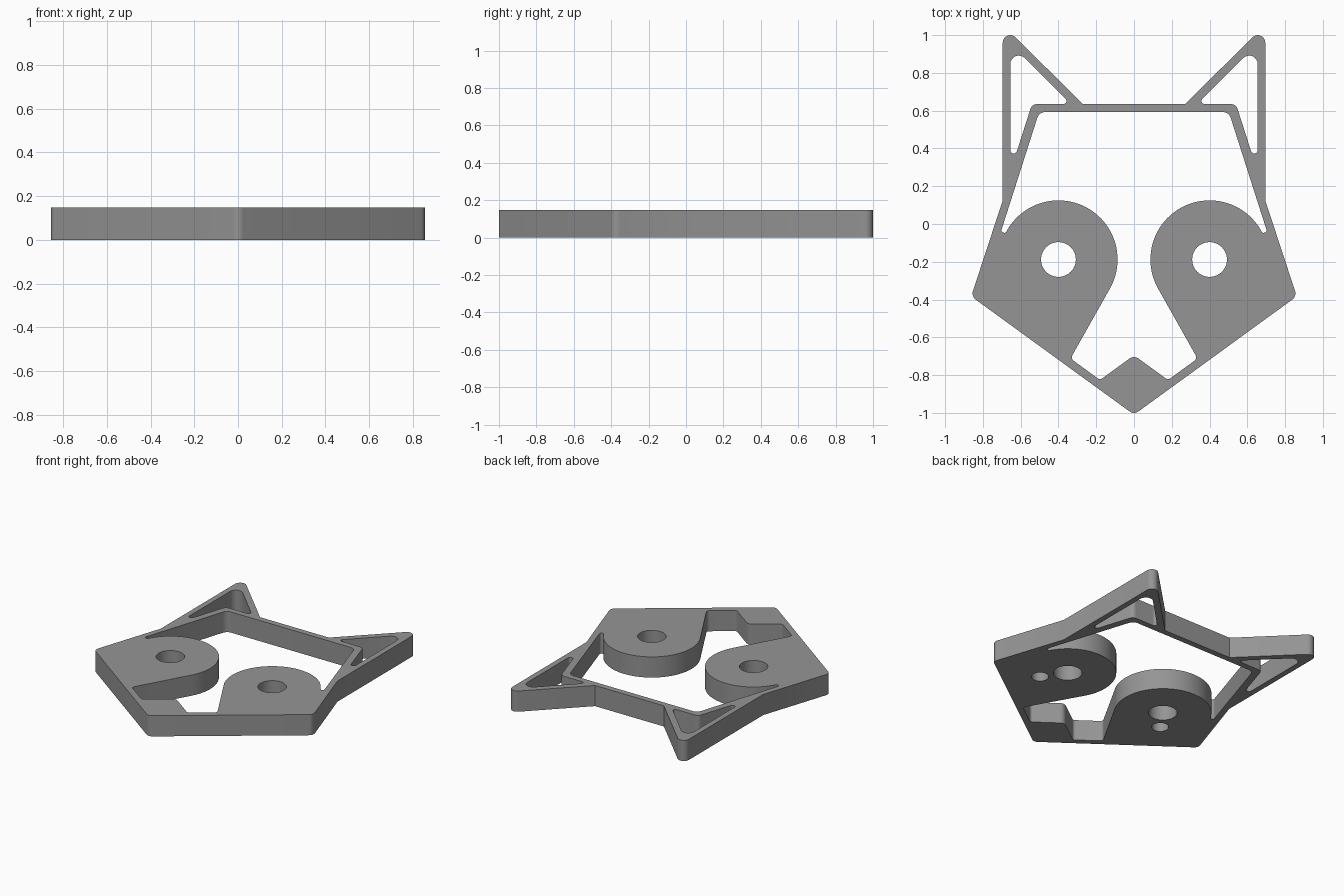
import bpy, bmesh, math
from mathutils import Vector

if "Cube" in bpy.data.objects:
    bpy.data.objects.remove(bpy.data.objects["Cube"])

THICK = 0.147
EYE, EYE_R = (0.40, -0.188), 0.313


def fillet(corners, steps=8):
    """Round each (x, y, radius) corner of a closed polygon."""
    out, n = [], len(corners)
    for i, (x, y, r) in enumerate(corners):
        p = Vector((x, y))
        if r == 0:
            out.append(p)
            continue
        a = Vector(corners[i - 1][:2]) - p
        b = Vector(corners[(i + 1) % n][:2]) - p
        la, lb = a.length, b.length
        a.normalize()
        b.normalize()
        half = a.angle(b) / 2
        t = min(r / math.tan(half), la * 0.95, lb * 0.95)
        r = t * math.tan(half)
        centre = p + (a + b).normalized() * (r / math.sin(half))
        s, e = p + a * t - centre, p + b * t - centre
        a0 = math.atan2(s.y, s.x)
        sweep = math.atan2(s.x * e.y - s.y * e.x, s.dot(e))
        for k in range(steps + 1):
            g = a0 + sweep * k / steps
            out.append(centre + Vector((math.cos(g), math.sin(g))) * r)
    return out


def mirrored(half):
    """Close a right-hand half outline with its left-hand mirror image."""
    return half + [(-x, y, r) for x, y, r in reversed(half) if x > 1e-6]


def circle(cx, cy, r, n=48):
    return [Vector((cx + r * math.cos(2 * math.pi * k / n),
                    cy + r * math.sin(2 * math.pi * k / n))) for k in range(n)]


def plate(name, loops, z0, z1):
    """Fill outlines (holes included) and extrude them upward."""
    bm = bmesh.new()
    edges = []
    for loop in loops:
        vs = [bm.verts.new((p.x, p.y, z0)) for p in loop]
        edges += [bm.edges.new((vs[i - 1], vs[i])) for i in range(len(vs))]
    bmesh.ops.triangle_fill(bm, edges=edges, use_beauty=True, use_dissolve=False)
    res = bmesh.ops.extrude_face_region(bm, geom=bm.faces[:])
    top = [g for g in res["geom"] if isinstance(g, bmesh.types.BMVert)]
    bmesh.ops.translate(bm, verts=top, vec=(0, 0, z1 - z0))
    bmesh.ops.recalc_face_normals(bm, faces=bm.faces[:])
    me = bpy.data.meshes.new(name)
    bm.to_mesh(me)
    bm.free()
    ob = bpy.data.objects.new(name, me)
    bpy.context.collection.objects.link(ob)
    return ob


# outer silhouette: chin, cheek, ear, brow
outer = mirrored([(0, -1.0095, 0.04), (0.862, -0.383, 0.04), (0.695, 0.125, 0),
                  (0.695, 1.056, 0.04), (0.271, 0.635, 0)])

# face opening: brow, side slot, round eye patch, snout, nose
eye_arc = []
for k in range(45):
    g = math.radians(30 + (209.4 - 30) * k / 44)
    eye_arc.append((EYE[0] + EYE_R * math.cos(g), EYE[1] + EYE_R * math.sin(g), 0))
opening = mirrored([(0.502, 0.593, 0.045), (0.706, -0.045, 0.013), (0.678, -0.047, 0.012)]
                   + eye_arc
                   + [(0.336, -0.712, 0.022), (0.18, -0.826, 0.022), (0, -0.695, 0.04)])

# triangular ear windows
ear = [(0.655, 0.955, 0.045), (0.335, 0.635, 0.016), (0.54, 0.635, 0.035), (0.655, 0.276, 0.018)]

loops = [fillet(outer), fillet(opening)]
for side in (1, -1):
    loops.append(fillet([(side * x, y, r) for x, y, r in ear]))
    loops.append(circle(side * EYE[0], EYE[1], 0.092))
body = plate("mask_plate", loops, 0, THICK)

# blind pockets in the underside, beside the eye holes
for side in (1, -1):
    cutter = plate("pocket_cutter", [circle(side * 0.505, -0.34, 0.055, 32)], -0.05, 0.10)
    cutter.hide_render = True
    mod = body.modifiers.new("pocket", 'BOOLEAN')
    mod.operation, mod.solver, mod.object = 'DIFFERENCE', 'EXACT', cutter
    bpy.context.view_layer.objects.active = body
    bpy.ops.object.modifier_apply(modifier=mod.name)
    bpy.data.objects.remove(cutter)

grey = bpy.data.materials.new("mid_grey")
grey.diffuse_color = (0.30, 0.30, 0.30, 1)
grey.use_nodes = True
grey.node_tree.nodes["Principled BSDF"].inputs["Base Color"].default_value = grey.diffuse_color
body.data.materials.clear()
body.data.materials.append(grey)
for f in body.data.polygons:
    f.material_index = 0

bpy.ops.object.select_all(action='DESELECT')
body.select_set(True)
bpy.context.view_layer.objects.active = body
bpy.ops.object.shade_smooth_by_angle(angle=math.radians(30))
